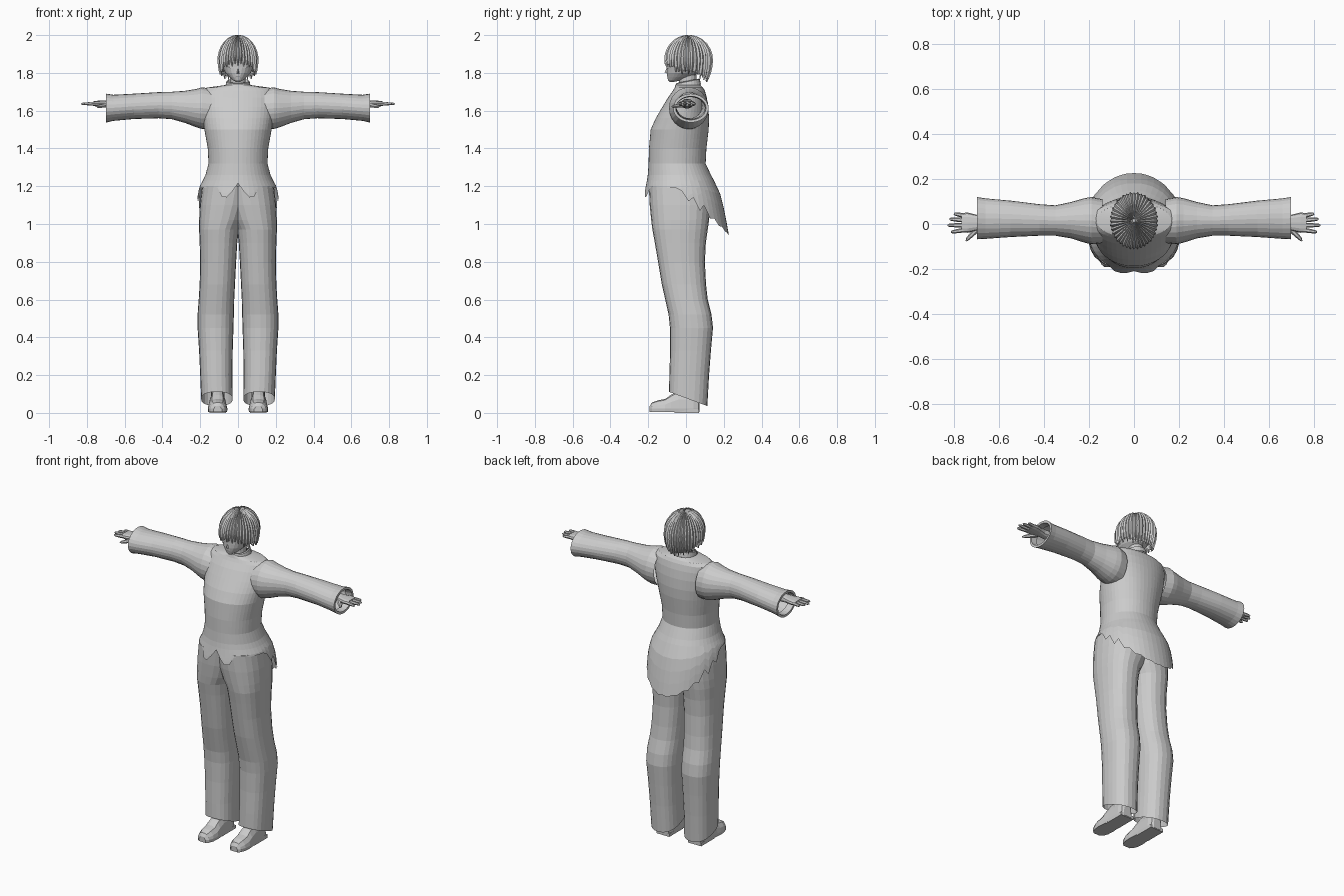
import bpy, math
from mathutils import Vector

if "Cube" in bpy.data.objects:
    bpy.data.objects.remove(bpy.data.objects["Cube"])

grey = bpy.data.materials.new("soft_grey")
grey.diffuse_color = (0.6, 0.6, 0.6, 1)
grey.use_nodes = True
grey.node_tree.nodes["Principled BSDF"].inputs["Base Color"].default_value = grey.diffuse_color


def make(name, verts, faces):
    me = bpy.data.meshes.new(name)
    me.from_pydata([tuple(v) for v in verts], [], faces)
    me.materials.append(grey)
    ob = bpy.data.objects.new(name, me)
    bpy.context.collection.objects.link(ob)
    return ob


def loft(name, rings, cap0=False, cap1=False):
    """Skin equal-length closed rings; normals are fixed outward afterwards."""
    n = len(rings[0])
    verts = [p for r in rings for p in r]
    faces = []
    for i in range(len(rings) - 1):
        for j in range(n):
            k = (j + 1) % n
            faces.append((i * n + j, i * n + k, (i + 1) * n + k, (i + 1) * n + j))
    if cap0:
        faces.append(tuple(reversed(range(n))))
    if cap1:
        faces.append(tuple(range((len(rings) - 1) * n, len(rings) * n)))
    # flip when the first band faces its own axis
    mid = len(rings) // 2 - 1
    a, b, c, d = [Vector(verts[i]) for i in faces[mid * n]]
    centre = sum((Vector(p) for p in rings[mid]), Vector()) / n
    if (c - a).cross(d - b).dot((a + b + c + d) / 4 - centre) < 0:
        faces = [f[::-1] for f in faces]
    return make(name, verts, faces)


def table(rows, t):
    """Linear lookup in rows sorted by their first value."""
    if t <= rows[0][0]:
        return rows[0][1:]
    for a, b in zip(rows, rows[1:]):
        if t <= b[0]:
            f = (t - a[0]) / (b[0] - a[0])
            return [p + (q - p) * f for p, q in zip(a[1:], b[1:])]
    return rows[-1][1:]


def spow(v, e):
    return math.copysign(abs(v) ** e, v)


def oval(a, x0, x1, yf, yb, e=1.0):
    """Point at angle a from the front, in a rounded box."""
    return ((x0 + x1) / 2 + (x1 - x0) / 2 * spow(math.sin(a), e),
            (yf + yb) / 2 - (yb - yf) / 2 * spow(math.cos(a), e))


def angles(n):
    return [2 * math.pi * i / n for i in range(n)]


def tube(name, path, radii, n=6, flat=1.0):
    """Tapered tube along a path."""
    rings = []
    for i, p in enumerate(path):
        d = (path[min(i + 1, len(path) - 1)] - path[max(i - 1, 0)]).normalized()
        u = d.cross(Vector((0, 0, 1))).normalized()
        w = u.cross(d)
        rings.append([p + (u * math.cos(a) + w * math.sin(a) * flat) * radii[i]
                      for a in angles(n)])
    return loft(name, rings, True, True)


# Tunic: height, half width, front, back
body = [(0.94, .215, -.23, .227), (1.0, .22, -.23, .217), (1.1, .22, -.228, .197),
        (1.15, .215, -.224, .185), (1.2, .203, -.213, .165), (1.25, .175, -.203, .137),
        (1.32, .156, -.198, .104), (1.4, .16, -.196, .108), (1.5, .178, -.187, .12),
        (1.56, .188, -.16, .122), (1.62, .194, -.125, .118), (1.67, .194, -.095, .11),
        (1.705, .19, -.07, .1), (1.722, .165, -.06, .09), (1.735, .07, -.056, .075)]
# Ragged hem: degrees from the front, height
hem = [(0, 1.215), (8, 1.17), (14, 1.14), (22, 1.15), (23, 1.14), (30, 1.19), (88, 1.19),
       (97.5, 1.12), (105, 1.14), (112.5, 1.07), (120, 1.1), (127.5, 1.03), (135, 1.03),
       (142.5, .99), (150, .985), (157.5, .96), (165, .955), (172.5, .94), (180, .945)]
rings = []
for f in (0, .25, .5, .75):
    ring = []
    for a in angles(48):
        deg = math.degrees(a)
        h = table(hem, min(deg, 360 - deg))[0]
        z = h + (1.23 - h) * f
        rx, yf, yb = table(body, z)
        ring.append((*oval(a, -rx, rx, yf, yb, .95), z))
    rings.append(ring)
for z in (1.23, 1.26, 1.29, 1.32, 1.36, 1.4, 1.45, 1.5, 1.53, 1.56, 1.59, 1.62, 1.67,
          1.705, 1.722, 1.735):
    rx, yf, yb = table(body, z)
    rings.append([(*oval(a, -rx, rx, yf, yb, .95), z) for a in angles(48)])
loft("tunic", rings)

# Collar, higher at the back
rings = []
for r, h in ((.068, 0), (.062, .03), (.056, .034), (.05, .02)):
    ring = []
    for a in angles(24):
        x, y = oval(a, -r, r, .008 - r, .008 + r * 1.05)
        ring.append((x, y, 1.722 + h + y * .2))
    rings.append(ring)
loft("collar", rings)

# Neck
loft("neck", [[(*oval(a, -r, r, .005 - r, .015 + r), z) for a in angles(16)]
              for z, r in ((1.7, .046), (1.75, .041), (1.8, .041))])

# Head: height, half width, front, back
face = [(1.753, .012, -.088, -.06), (1.762, .028, -.095, -.02), (1.778, .047, -.099, .03),
        (1.8, .068, -.102, .07), (1.83, .082, -.102, .095), (1.87, .09, -.105, .11),
        (1.92, .088, -.095, .11), (1.96, .062, -.06, .08), (1.985, .025, -.02, .04)]
loft("head", [[(*oval(a, -w, w, yf, yb), z) for a in angles(24)]
              for z, w, yf, yb in face], True, True)
make("nose", [(-.008, -.1, 1.797), (.008, -.1, 1.797), (0, -.099, 1.83), (0, -.114, 1.802)],
     [(0, 1, 3), (1, 2, 3), (2, 0, 3)])
make("mouth", [(-.014, -.1, 1.779), (.014, -.1, 1.779), (.01, -.102, 1.783), (-.01, -.102, 1.783)],
     [(0, 1, 2, 3)])


# Hair: a cap overlaid with tapered locks
def hair_end(a, i):
    deg = abs((math.degrees(a) + 180) % 360 - 180)
    return table([(0, 1.838), (40, 1.83), (60, 1.795), (100, 1.79), (130, 1.765),
                  (180, 1.752)], deg)[0] + (.012 if i % 2 else 0)


def hair_point(a, t, end, s=1.0):
    top = 1.87
    total = math.pi / 2 + (top - end) / .12
    u = t * total
    if u < math.pi / 2:
        r, z = math.sin(u), top + .127 * math.cos(u) * s
    else:
        z = top - (u - math.pi / 2) * .12
        r = 1 - .2 * ((top - z) / .11) ** 2
    return Vector((.106 * r * s * math.sin(a), .014 - .126 * r * s * math.cos(a), z))


loft("hair_cap", [[hair_point(a, t, hair_end(a, 0) + .02, .95) for a in angles(40)]
                  for t in (.02, .15, .3, .45, .6, .75, .9, 1)], True)
verts, faces = [], []
steps, count = 9, 40
for i, a in enumerate(angles(count)):
    end = hair_end(a, i)
    for k in range(steps + 1):
        t = .03 + .97 * k / steps
        wide = math.pi / count * 1.25 * (1 if t < .7 else max(.04, (1 - t) / .3) ** .6)
        b = len(verts)
        lift = 1.035 if i % 2 else 1.015
        verts += [hair_point(a - wide, t, end, .955), hair_point(a, t, end, lift),
                  hair_point(a + wide, t, end, .955), hair_point(a, t, end, .93)]
        if k:
            for j in range(4):
                m = (j + 1) % 4
                faces.append((b + j - 4, b + j, b + m, b + m - 4))
make("hair_locks", verts, faces)

# Trouser leg: height, inner x, outer x, front, back
leg = [(.08, .028, .195, -.09, .113), (.2, .03, .2, -.088, .122), (.33, .028, .206, -.084, .132),
       (.45, .024, .214, -.085, .143), (.52, .022, .214, -.092, .135), (.6, .02, .208, -.11, .115),
       (.68, .016, .203, -.128, .106), (.8, .01, .2, -.148, .1), (.9, .004, .203, -.165, .105),
       (.97, -.004, .206, -.178, .115), (1.02, -.03, .206, -.184, .122),
       (1.1, -.06, .202, -.192, .13), (1.2, -.08, .19, -.197, .125)]
# Sleeve: x, front, back, bottom, top
sleeve = [(.14, -.085, .11, 1.5, 1.715), (.19, -.09, .12, 1.503, 1.724),
          (.22, -.083, .115, 1.512, 1.715), (.28, -.064, .098, 1.535, 1.705),
          (.35, -.052, .083, 1.555, 1.7), (.42, -.052, .088, 1.56, 1.698),
          (.55, -.058, .104, 1.556, 1.69), (.66, -.066, .114, 1.546, 1.684),
          (.698, -.068, .12, 1.537, 1.69), (.698, -.054, .106, 1.551, 1.676),
          (.66, -.052, .1, 1.556, 1.672)]
# Shoe: y, half width, top height
shoe = [(-.192, .022, .036), (-.18, .036, .055), (-.15, .047, .066), (-.11, .05, .074),
        (-.08, .047, .095), (-.04, .044, .118), (.04, .042, .12), (.065, .034, .11), (.072, .024, .08)]
# Fingers: root y, tip y, tip x
fingers = [(-.027, -.036, .815), (-.005, -.006, .83), (.017, .022, .822), (.037, .046, .802)]

for side, s in (("right", -1), ("left", 1)):
    rings = []
    for i, (z, x0, x1, yf, yb) in enumerate(leg):
        ring = []
        for a in angles(24):
            x, y = oval(a, x0, x1, yf, yb, .85)
            dz = -.37 * (y + .005) if i == 0 else 0
            ring.append((s * x, y, z + dz))
        rings.append(ring)
    loft(side + "_trouser_leg", rings, False, True)

    loft(side + "_sleeve", [[(s * x, *oval(a, yf, yb, z0, z1)) for a in angles(24)]
                            for x, yf, yb, z0, z1 in sleeve])

    rings = []
    for y, w, h in shoe:
        half = [(1, .004), (1.04, .022), (.93, h * .6), (.6, h * .92), (.2, h)]
        prof = [(w * p, z) for p, z in half] + [(-w * p, z) for p, z in reversed(half)]
        rings.append([(s * (.108 + px), y, z) for px, z in prof])
    loft(side + "_shoe", rings, True, True)
    w = [(s * .108 - .044, y) for y in (-.06, .07)] + [(s * .108 + .044, y) for y in (.07, -.06)]
    loft(side + "_heel", [[(x, y, z) for x, y in w] for z in (0, .02)], True, True)
    loft(side + "_ankle", [[(*oval(a, s * .108 - .036, s * .108 + .036, -.04, .055), z)
                            for a in angles(12)] for z in (.08, .16, .26)])

    # Hand: wrist and palm, four fingers, thumb
    palm = [(.58, .03, .026), (.67, .027, .022), (.7, .035, .018), (.74, .045, .016), (.768, .043, .012)]
    loft(side + "_palm", [[(s * x, *oval(a, .006 - w, .006 + w, 1.637 - h, 1.637 + h, .8))
                           for a in angles(12)] for x, w, h in palm], True, True)
    for k, (y0, y1, x1) in enumerate(fingers):
        a, b = Vector((s * .755, y0, 1.637)), Vector((s * x1, y1, 1.636))
        tube(f"{side}_finger_{k + 1}", [a, a.lerp(b, .5), a.lerp(b, .9), b],
             [.0105, .0095, .007, .003])
    tube(side + "_thumb", [Vector((s * .69, -.015, 1.63)), Vector((s * .72, -.045, 1.625)),
                           Vector((s * .74, -.066, 1.622)), Vector((s * .747, -.076, 1.622))],
         [.014, .011, .008, .003])

    # Eye plate
    c = Vector((s * .035, -.097, 1.832))
    pts = [c + Vector((math.cos(a) * .015, s * math.cos(a) * .006, math.sin(a) * .009)) for a in angles(12)]
    make(side + "_eye", pts, [tuple(range(12))])
